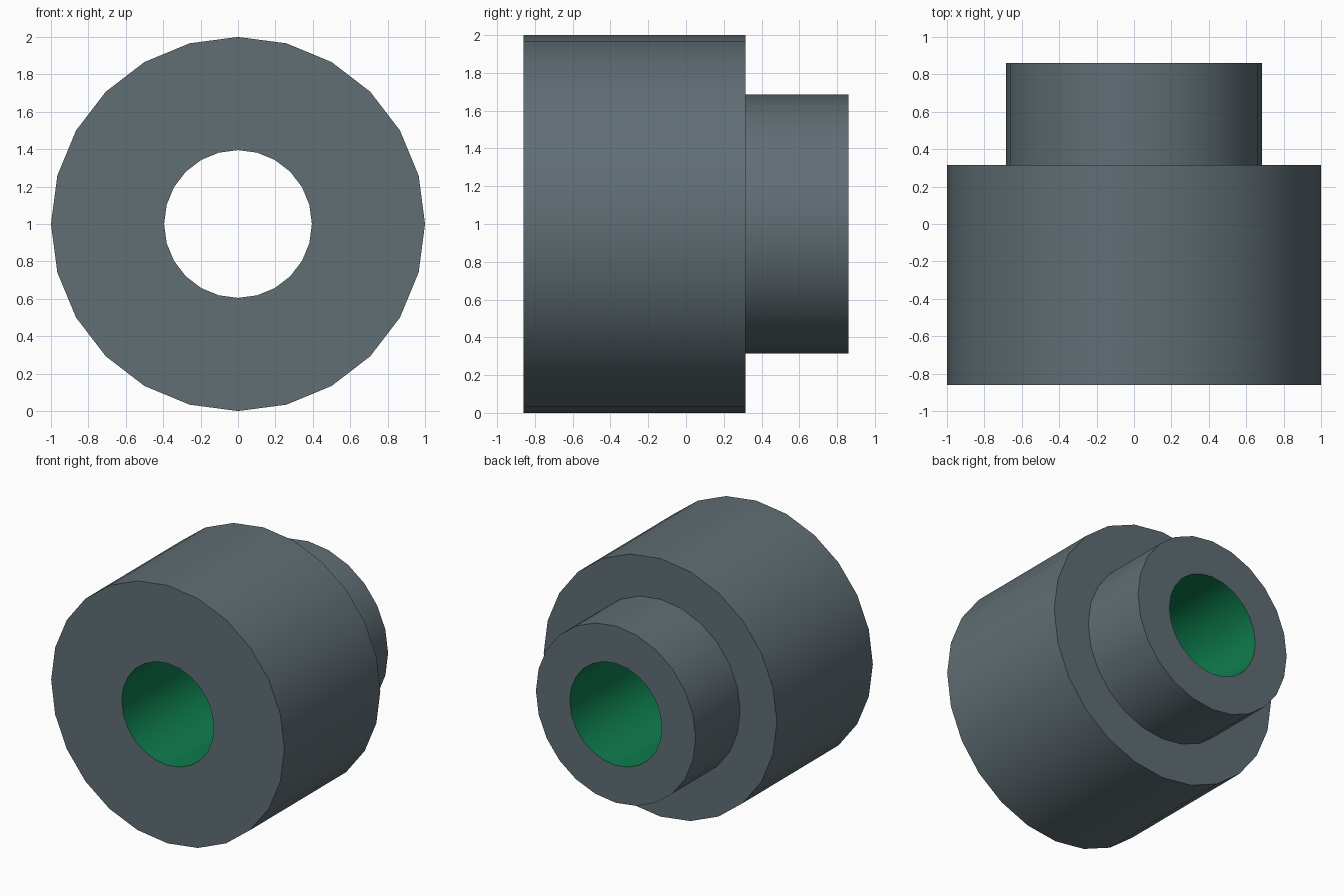
import bpy, bmesh, math

cube = bpy.data.objects.get("Cube")
if cube:
    bpy.data.objects.remove(cube, do_unlink=True)

SIDES = 24
BACK, STEP, FRONT = 0.86, 0.315, -0.86
R_BODY, R_COLLAR, R_BORE = 1.0, 0.685, 0.395


def material(name, rgb):
    mat = bpy.data.materials.new(name)
    mat.use_nodes = True
    mat.diffuse_color = (*rgb, 1)
    mat.node_tree.nodes["Principled BSDF"].inputs["Base Color"].default_value = (*rgb, 1)
    return mat


grey = material("slate grey", (0.117, 0.156, 0.175))
green = material("bore green", (0.0044, 0.205, 0.076))

# Closed (radius, y) profile revolved around the y axis
profile = [(R_BORE, FRONT), (R_BODY, FRONT), (R_BODY, STEP),
           (R_COLLAR, STEP), (R_COLLAR, BACK), (R_BORE, BACK)]

bm = bmesh.new()
rings = []
for r, y in profile:
    angles = [2 * math.pi * i / SIDES for i in range(SIDES)]
    rings.append([bm.verts.new((r * math.cos(a), y, 1 + r * math.sin(a))) for a in angles])

for k, ring in enumerate(rings):
    after = rings[(k + 1) % len(rings)]
    for i in range(SIDES):
        j = (i + 1) % SIDES
        face = bm.faces.new((ring[i], ring[j], after[j], after[i]))
        # The last profile segment is the inside of the bore
        face.material_index = 1 if k == len(rings) - 1 else 0
bmesh.ops.recalc_face_normals(bm, faces=bm.faces)

mesh = bpy.data.meshes.new("stepped_bushing")
bm.to_mesh(mesh)
bm.free()
mesh.materials.append(grey)
mesh.materials.append(green)
bushing = bpy.data.objects.new("stepped_bushing", mesh)
bpy.context.collection.objects.link(bushing)

# Smooth walls, sharp rims
bpy.ops.object.select_all(action="DESELECT")
bushing.select_set(True)
bpy.context.view_layer.objects.active = bushing
bpy.ops.object.shade_smooth_by_angle(angle=math.radians(30))
